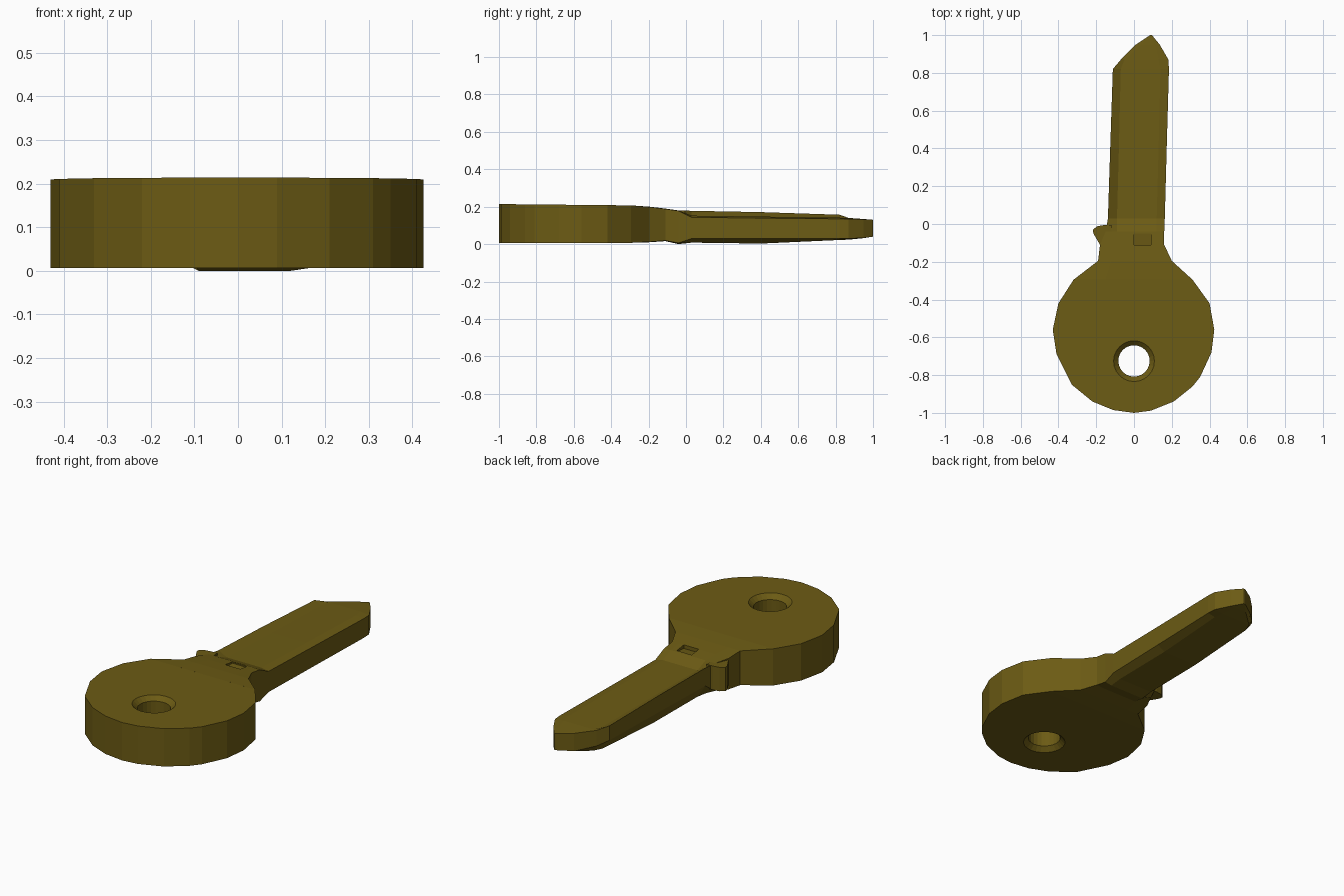
import bpy, bmesh, math

brass = bpy.data.materials.new("dark_brass")
brass.diffuse_color = (0.15, 0.105, 0.007, 1)


def loft(name, rings, material=brass):
    """Skin a list of equal-length point rings and cap both ends."""
    bm = bmesh.new()
    rows = [[bm.verts.new(p) for p in ring] for ring in rings]
    n = len(rows[0])
    for a, b in zip(rows, rows[1:]):
        for i in range(n):
            j = (i + 1) % n
            bm.faces.new((a[i], a[j], b[j], b[i]))
    bm.faces.new(rows[0])
    bm.faces.new(rows[-1][::-1])
    bmesh.ops.recalc_face_normals(bm, faces=bm.faces[:])
    mesh = bpy.data.meshes.new(name)
    bm.to_mesh(mesh)
    bm.free()
    obj = bpy.data.objects.new(name, mesh)
    bpy.context.collection.objects.link(obj)
    if material:
        mesh.materials.append(material)
    return obj


def cut(target, cutter):
    mod = target.modifiers.new("cut", "BOOLEAN")
    mod.operation = "DIFFERENCE"
    mod.solver = "EXACT"
    mod.object = cutter
    cutter.hide_render = True
    cutter.hide_viewport = True


# Round bow, its top rising slightly away from the blade
outline = [(0.31, -0.295), (0.40, -0.42), (0.425, -0.56), (0.41, -0.68),
           (0.35, -0.81), (0.31, -0.86), (0.21, -0.94), (0.09, -0.988),
           (0.0, -1.0), (-0.11, -0.985), (-0.22, -0.94), (-0.33, -0.85),
           (-0.41, -0.69), (-0.43, -0.56), (-0.40, -0.42), (-0.32, -0.295)]
bow = loft("bow", [[(x, y, 0.007) for x, y in outline],
                   [(x, y, 0.204 - 0.01 * y) for x, y in outline]])

# Ring hole with a countersink on both faces
profile = [(0.15, -0.035), (0.083, 0.032), (0.083, 0.187), (0.14, 0.242)]
hole = loft("hole_cutter", [
    [(r * math.cos(a * math.tau / 24), -0.725 + r * math.sin(a * math.tau / 24), z)
     for a in range(24)] for r, z in profile], None)
cut(bow, hole)

# Neck, blade and tip: y, inner and outer x on both sides, then heights:
# left top, middle top, right top, right bottom, middle bottom, left bottom
stations = [
    (-0.295, -0.32, -0.15, 0.15, 0.31, 0.207, 0.207, 0.207, 0.007, 0.007, 0.007),
    (-0.195, -0.19, -0.12, 0.13, 0.20, 0.199, 0.200, 0.199, 0.012, 0.010, 0.012),
    (-0.11, -0.18, -0.10, 0.12, 0.16, 0.188, 0.190, 0.188, 0.019, 0.016, 0.019),
    (-0.04, -0.15, -0.09, 0.12, 0.16, 0.180, 0.180, 0.178, 0.006, 0.000, 0.030),
    (0.03, -0.138, -0.09, 0.12, 0.163, 0.178, 0.152, 0.143, 0.030, 0.008, 0.080),
    (0.40, -0.126, -0.08, 0.13, 0.173, 0.171, 0.147, 0.139, 0.030, 0.003, 0.080),
    (0.82, -0.112, -0.07, 0.14, 0.185, 0.157, 0.141, 0.135, 0.030, 0.022, 0.078),
    (0.87, -0.07, -0.05, 0.13, 0.182, 0.140, 0.140, 0.134, 0.030, 0.024, 0.055),
    (0.95, 0.01, 0.04, 0.11, 0.136, 0.133, 0.134, 0.132, 0.033, 0.032, 0.036),
    (1.0, 0.085, 0.088, 0.092, 0.095, 0.130, 0.130, 0.130, 0.040, 0.040, 0.040)]
blade = loft("blade", [
    [(xl, y, lb), (xl, y, lt), (ml, y, mt), (mr, y, mt),
     (xr, y, rt), (xr, y, rb), (mr, y, mb), (ml, y, mb)]
    for y, xl, ml, mr, xr, lt, mt, rt, rb, mb, lb in stations])

# Shallow dent on top of the neck
dent_outline = [(0.0, -0.11), (0.09, -0.11), (0.09, -0.05), (0.0, -0.05)]
dent = loft("dent_cutter", [[(x, y, 0.17 if y < -0.08 else 0.175) for x, y in dent_outline],
                            [(x, y, 0.25) for x, y in dent_outline]], None)
cut(blade, dent)

# Shoulder stop on the left edge
stop_outline = [(-0.12, -0.006), (-0.16, -0.006), (-0.195, -0.012), (-0.218, -0.03),
                (-0.215, -0.05), (-0.18, -0.11), (-0.12, -0.11)]
loft("shoulder_stop", [[(x, y, 0.05) for x, y in stop_outline],
                       [(x, y, 0.18) for x, y in stop_outline]])
